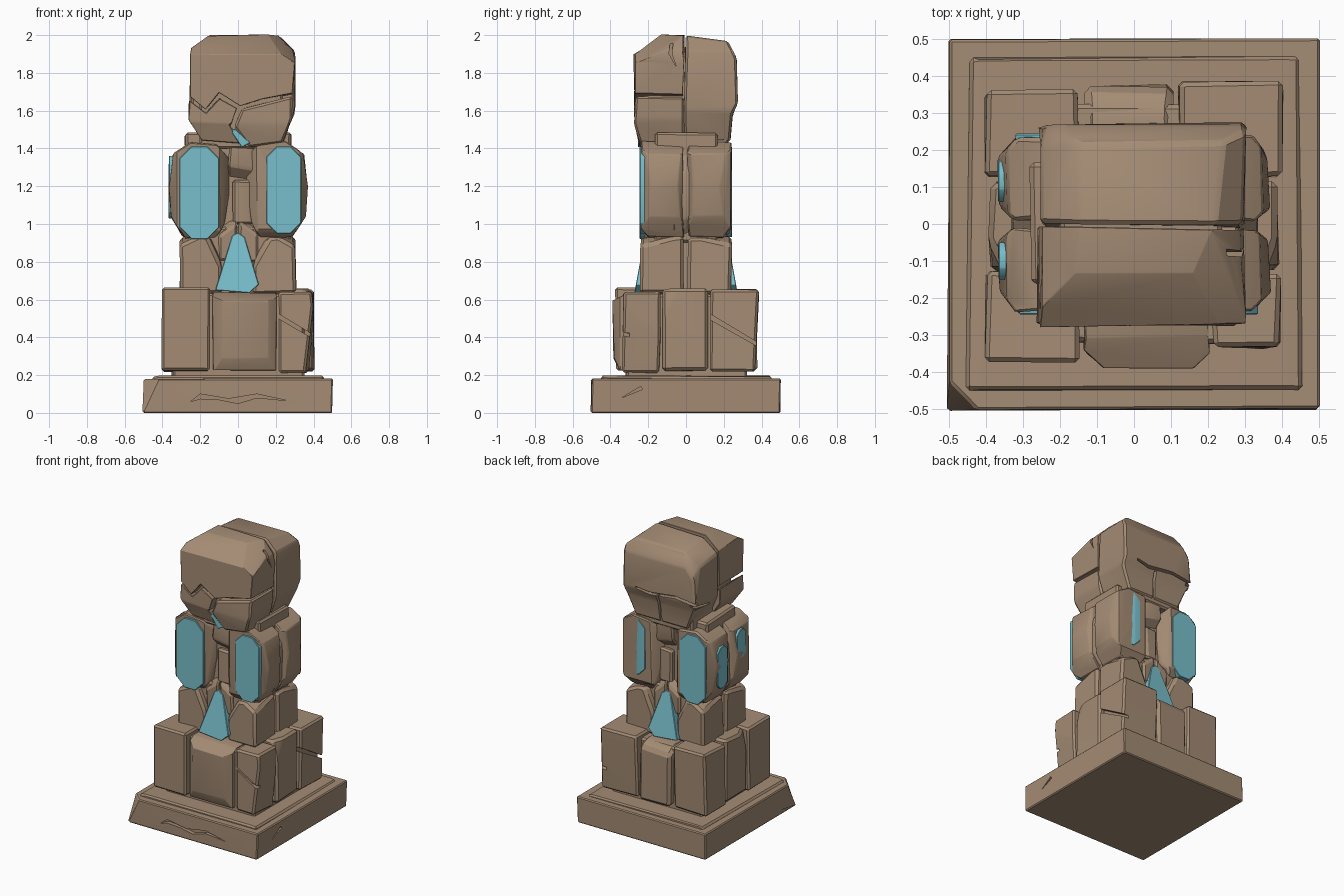
import bpy, bmesh, random
from mathutils import Vector

random.seed(4)
old = bpy.data.objects.get("Cube")
if old:
    bpy.data.objects.remove(old, do_unlink=True)


def make_material(name, colour):
    m = bpy.data.materials.new(name)
    m.use_nodes = True
    m.diffuse_color = colour
    m.node_tree.nodes["Principled BSDF"].inputs["Base Color"].default_value = colour
    return m


STONE = make_material("brown_stone", (.37, .26, .175, 1))
GLOW = make_material("teal_crystal", (.19, .52, .60, 1))
parts = []


def prism(name, outline, axis, lo, hi, cuts=(), chip=.012, rough=.006, mat=STONE):
    """Extrude an outline along x or y, slice it with planes, chip its edges."""
    bm = bmesh.new()

    def place(p, t):
        return bm.verts.new((p[0], t, p[1]) if axis == "y" else (t, p[0], p[1]))
    a = [place(p, lo) for p in outline]
    b = [place(p, hi) for p in outline]
    bm.faces.new(a)
    bm.faces.new(b)
    n = len(outline)
    for i in range(n):
        j = (i + 1) % n
        bm.faces.new((a[i], a[j], b[j], b[i]))
    bmesh.ops.recalc_face_normals(bm, faces=bm.faces[:])
    for point, normal in cuts:
        res = bmesh.ops.bisect_plane(bm, geom=bm.verts[:] + bm.edges[:] + bm.faces[:],
                                     plane_co=point, plane_no=normal, clear_outer=True)
        edges = [e for e in res["geom_cut"] if isinstance(e, bmesh.types.BMEdge)]
        if edges:
            bmesh.ops.holes_fill(bm, edges=edges, sides=0)
    for v in bm.verts:
        v.co += Vector([random.uniform(-rough, rough) for _ in "xyz"])
    if chip:
        bmesh.ops.bevel(bm, geom=bm.edges[:], offset=chip, segments=1,
                        affect="EDGES", clamp_overlap=True)
    bmesh.ops.recalc_face_normals(bm, faces=bm.faces[:])
    me = bpy.data.meshes.new(name)
    bm.to_mesh(me)
    bm.free()
    me.materials.append(mat)
    ob = bpy.data.objects.new(name, me)
    bpy.context.collection.objects.link(ob)
    parts.append(ob)
    return ob


def box(name, x, y, z, cuts=(), **kw):
    outline = [(x[0], z[0]), (x[1], z[0]), (x[1], z[1]), (x[0], z[1])]
    return prism(name, outline, "y", y[0], y[1], cuts, **kw)


def crystal(name, outline, axis, lo, hi, cuts=()):
    return prism(name, outline, axis, lo, hi, cuts, chip=.003, rough=0, mat=GLOW)


def carve(target, outline, axis, lo, hi):
    """Cut a crack into a stone."""
    cutter = prism("crack_cutter", outline, axis, lo, hi, chip=0, rough=0)
    parts.remove(cutter)
    cutter.hide_render = True
    mod = target.modifiers.new("crack", "BOOLEAN")
    mod.operation, mod.solver, mod.object = "DIFFERENCE", "EXACT", cutter
    with bpy.context.temp_override(object=target, active_object=target):
        bpy.ops.object.modifier_apply(modifier=mod.name)
    bpy.data.objects.remove(cutter, do_unlink=True)


# Plinth slab with a slightly raised middle and chipped edges
base = box("plinth", (-.5, .5), (-.5, .5), (0, .18),
           [((-.47, -.49, .1), (-.7, -.7, .3))], rough=.003)
box("plinth_crown", (-.45, .45), (-.45, .45), (.12, .2),
    [((s * .42, 0, .2), (s * .25, 0, 1)) for s in (-1, 1)], chip=.02)
carve(base, [(-.25, .06), (-.2, .1), (-.05, .075), (.1, .1), (.26, .065), (.1, .08),
             (0, .05), (-.1, .07), (-.2, .075)], "y", -.6, -.475)
carve(base, [(-.34, .08), (-.24, .14), (-.23, .125)], "x", .48, .6)

# Lower tier: ring of large stones around a core
box("lower_core", (-.35, .35), (-.32, .32), (.15, .63))
corner = box("lower_front_left_stone", (.21, .395), (-.335, -.14), (.21, .645),
             [((.39, -.3, .5), (1, -.1, -.12))])
carve(corner, [(.18, .52), (.42, .38), (.42, .4), (.18, .545)], "y", -.4, -.3)
box("lower_front_right_stone", (-.4, -.15), (-.37, -.13), (.22, .66))
box("lower_front_middle_stone", (-.135, .2), (-.385, -.2), (.23, .635),
    [((-.09, -.38, .3), (-.6, -.7, 0)), ((0, -.375, .6), (0, -.5, 1)),
     ((.17, -.38, .3), (.7, -.6, 0)), ((0, -.38, .28), (0, -.8, -.5))], chip=.02)
corner = box("lower_back_left_stone", (.12, .4), (.125, .385), (.22, .65),
             [((0, .385, .6), (0, 1, -.05))])
carve(corner, [(.1, .51), (.4, .34), (.4, .36), (.1, .54)], "x", .36, .5)
box("lower_back_right_stone", (-.4, -.15), (.13, .36), (.22, .65))
box("lower_back_middle_stone", (-.135, .105), (.2, .375), (.22, .63),
    [((0, .36, .6), (0, .6, 1))], chip=.02)
for s, side in ((1, "left"), (-1, "right")):
    box("lower_" + side + "_middle_stone", sorted((s * .2, s * .39)), (-.13, .115),
        (.22, .655), [((s * .38, -.1, .6), (s * .9, -.35, .2))], chip=.016)

# Waist tier: four corner stones around a core
box("waist_core", (-.24, .24), (-.2, .2), (.6, .98))
for sx in (1, -1):
    for sy in (1, -1):
        box("waist_%s_%s_stone" % ("left" if sx > 0 else "right", "back" if sy > 0 else "front"),
            sorted((sx * .085, sx * .305)), sorted((sy * .01, sy * .24)), (.63, .93),
            [((sx * .12, sy * .22, .86), (-sx * .8, sy * .3, .4)),
             ((sx * .3, sy * .2, .9), (sx * .35, sy * .2, .8))], chip=.016)

# Leaning crystals on the front and back of the waist
for s, side in ((-1, "front"), (1, "back")):
    crystal("waist_" + side + "_crystal",
            [(-.12, .65), (.06, .635), (.11, .68), (.035, .93), (0, .955), (-.03, .94)],
            "y", *sorted((s * .12, s * .275)), [((0, s * .265, .68), (0, s * 1, .18))])
    # Rubble above the crystals
    for x in (-.055, .055):
        box("waist_" + side + "_wedge", (x - .05, x + .05), sorted((s * .1, s * .215)),
            (.8, 1.02), [((x, s * .2, .98), (x * 8, s * .4, .6))])

# Middle tier: tall chamfered corner stones
box("middle_core", (-.28, .28), (-.165, .165), (.9, 1.48))
tall = [(.07, 1.0), (.13, .91), (.29, .93), (.355, 1.04), (.365, 1.2),
        (.345, 1.37), (.25, 1.435), (.11, 1.42), (.045, 1.35), (.05, 1.15)]
for sx in (1, -1):
    for sy in (1, -1):
        cuts = [((sx * .32, sy * .235, 1.2), (sx * .6, sy * .5, 0)),
                ((sx * .1, sy * .235, 1.2), (-sx * .7, sy * .6, 0)),
                ((sx * .25, sy * .235, .97), (0, sy * .6, -.5)),
                ((sx * .35, sy * .03, 1.2), (sx * .5, -sy * .6, 0))]
        prism("middle_%s_%s_stone" % ("left" if sx > 0 else "right", "back" if sy > 0 else "front"),
              [(sx * x, z) for x, z in tall], "y", *sorted((sy * .012, sy * .237)), cuts)


def panel(lo, hi, bottom, top):
    """Tall eight-sided crystal outline."""
    c = (hi - lo) * .3
    return [(lo + c, bottom), (hi - c, bottom), (hi, bottom + c), (hi, top - c),
            (hi - c, top), (lo + c, top), (lo, top - c), (lo, bottom + c)]


# Crystal panels set into the tall stones
crystal("front_right_crystal", panel(-.31, -.1, .92, 1.41), "y", -.245, -.19)
crystal("front_left_crystal", panel(.15, .335, .95, 1.41), "y", -.245, -.19)
crystal("back_right_crystal", panel(-.32, -.12, .93, 1.41), "y", .18, .244)
crystal("back_left_crystal", panel(.15, .32, 1.02, 1.41), "y", .16, .244,
        [((.2, .243, 1.2), (.25, 1, 0))])
crystal("side_back_crystal", panel(.06, .17, 1.03, 1.32), "x", -.368, -.3)
crystal("side_front_crystal", panel(-.15, -.05, 1.16, 1.36), "x", -.366, -.3)

# Small stones between the tall ones
for s, side in ((-1, "front"), (1, "back")):
    box("middle_%s_lower_filler" % side, (-.03, .085), sorted((s * .1, s * .2)),
        (1.0, 1.23), [((.07, s * .19, 1.1), (.7, s * .6, 0))])
    box("middle_%s_upper_filler" % side, (-.05, .13), sorted((s * .1, s * .215)),
        (1.22, 1.42), [((0, s * .2, 1.29), (-.1, s * .7, -.6)),
                       ((.1, s * .2, 1.3), (.6, s * .6, .1))])
for s in (1, -1):
    box("middle_side_filler", sorted((s * .2, s * .33)), (-.07, .06), (.93, 1.4),
        [((s * .32, 0, 1.3), (s * .8, -.3, .5)), ((s * .31, 0, 1.0), (s * .7, .2, -.5))])

# Head: split stones with a jagged crack
box("head_core", (-.2, .24), (-.22, .22), (1.4, 1.9))
left_top = ((-.2, 0, 1.95), (-.64, .1, .77))
right_top = ((.26, 0, 1.95), (.6, 0, .6))
upper = prism("head_front_upper_stone",
              [(-.25, 1.675), (-.17, 1.61), (-.1, 1.69), (.01, 1.63), (.13, 1.66),
               (.29, 1.69), (.3, 1.86), (.28, 2.0), (-.25, 2.0)], "y", -.275, -.012,
              [((0, -.2, 1.95), (0, -.55, .8)), left_top, right_top,
               ((.23, -.16, 1.94), (.5, -.25, .75))])
carve(upper, [(-.08, 2.02), (-.09, 1.9), (-.05, 1.83), (-.075, 1.9), (-.06, 2.02)],
      "x", .25, .4)
prism("head_front_lower_right_stone",
      [(-.26, 1.655), (-.17, 1.59), (-.1, 1.67), (0, 1.615), (-.04, 1.52),
       (.01, 1.43), (-.19, 1.44), (-.26, 1.55)], "y", -.27, -.01,
      [((0, -.26, 1.5), (0, -.8, -.25))])
prism("head_front_lower_left_stone",
      [(.02, 1.61), (.14, 1.645), (.29, 1.675), (.285, 1.56), (.24, 1.43),
       (.06, 1.405), (-.02, 1.51)], "y", -.272, -.01,
      [((0, -.265, 1.5), (0, -.8, -.2))])
crystal("head_crystal", [(-.05, 1.51), (-.01, 1.5), (.065, 1.43), (.02, 1.405)],
        "y", -.255, -.2)
back = prism("head_back_stone",
             [(-.01, 1.45), (.235, 1.43), (.25, 1.58), (.272, 1.64), (.272, 1.88),
              (.22, 1.965), (.0, 1.995)], "x", -.25, .3,
             [left_top, right_top, ((-.24, 0, 1.58), (-.9, 0, -.4)),
              ((.29, 0, 1.58), (.9, 0, -.35)), ((-.22, .24, 1.88), (-.6, .6, .5))])
carve(back, [(-.3, 1.62), (-.1, 1.645), (.1, 1.62), (.2, 1.64), (.2, 1.655),
             (.1, 1.64), (-.1, 1.665), (-.3, 1.64)], "y", .235, .4)
carve(back, [(.02, 1.4), (.035, 1.4), (.05, 1.63), (.03, 1.63)], "y", .21, .4)
carve(back, [(.08, 1.57), (.3, 1.62), (.3, 1.635), (.08, 1.585)], "x", -.4, -.215)

# Smooth gentle faces while keeping chiselled edges sharp
bpy.ops.object.select_all(action="DESELECT")
for ob in parts:
    ob.select_set(True)
bpy.context.view_layer.objects.active = parts[0]
bpy.ops.object.shade_smooth_by_angle(angle=.4)
